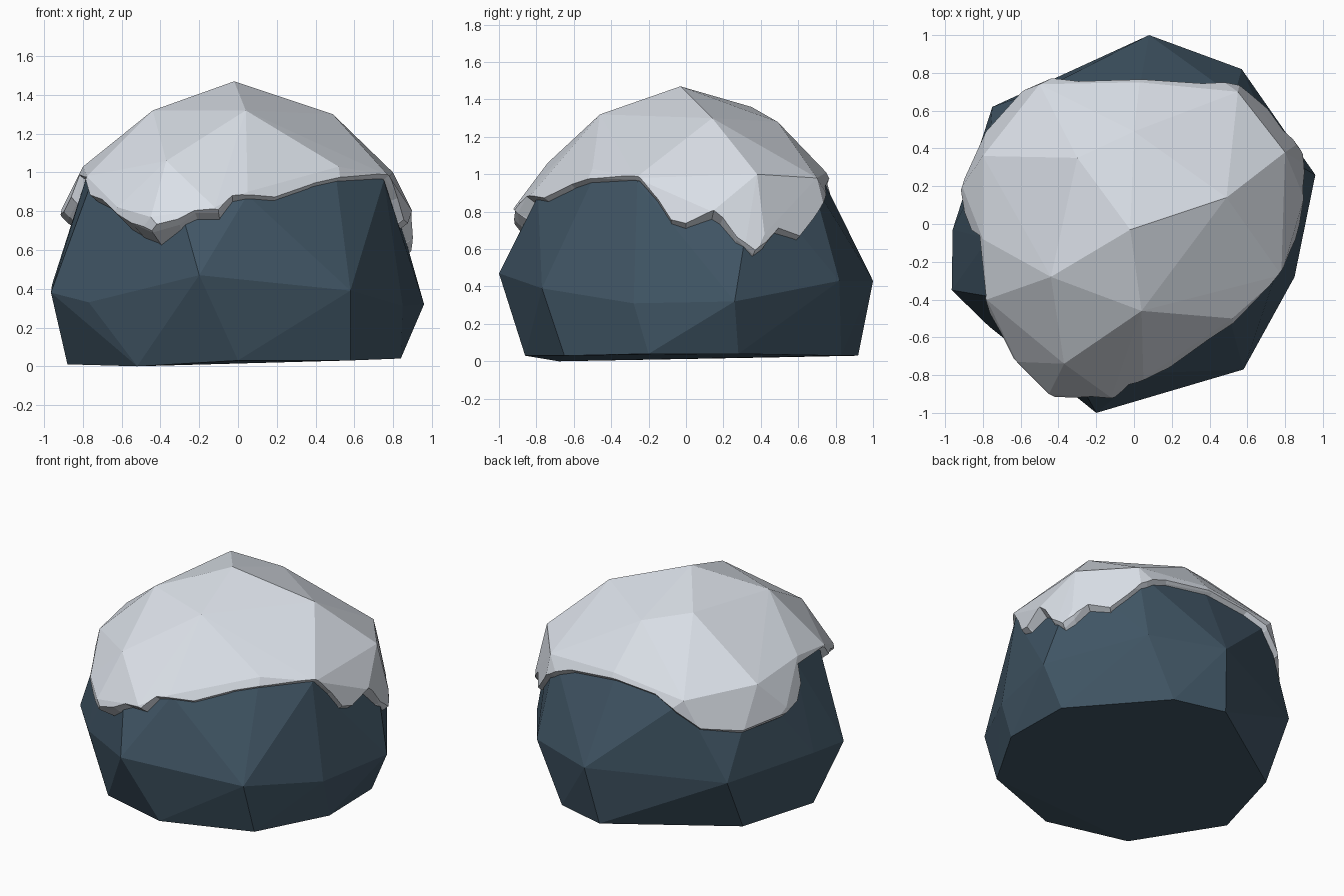
import bpy, bmesh
from mathutils import Vector

if "Cube" in bpy.data.objects:
    bpy.data.objects.remove(bpy.data.objects["Cube"])


def material(name, rgb):
    m = bpy.data.materials.new(name)
    m.diffuse_color = (*rgb, 1)
    m.use_nodes = True
    m.node_tree.nodes["Principled BSDF"].inputs["Base Color"].default_value = m.diffuse_color
    return m


def add_object(name, bm, mat=None):
    bmesh.ops.recalc_face_normals(bm, faces=bm.faces)
    me = bpy.data.meshes.new(name)
    bm.to_mesh(me)
    bm.free()
    ob = bpy.data.objects.new(name, me)
    bpy.context.collection.objects.link(ob)
    if mat:
        me.materials.append(mat)
    return ob


def hull(points):
    """Faceted convex boulder around a few corner points."""
    bm = bmesh.new()
    for p in points:
        bm.verts.new(p)
    bmesh.ops.convex_hull(bm, input=bm.verts)
    bmesh.ops.delete(bm, geom=[v for v in bm.verts if not v.link_faces], context='VERTS')
    return bm


rock_mat = material("slate blue rock", (0.052, 0.092, 0.130))
snow_mat = material("snow white", (0.70, 0.74, 0.80))

# Corner points of the boulder: base, widest belt, crown (snow surface)
base = [(.83, .28, .04), (.37, .83, .03), (.02, .92, .03), (-.73, .42, .02), (-.88, -.14, .01),
        (-.52, -.68, 0), (0, -.86, .03), (.58, -.65, .03), (.84, -.2, .04)]
belt = [(.08, 1, .43), (.57, .82, .43), (.96, .26, .32), (.85, -.28, .31), (.58, -.77, .39),
        (-.2, -1, .47), (-.77, -.54, .33), (-.965, -.35, .38), (-.96, -.03, .42), (-.75, .62, .4)]
crown = [(-.02, -.03, 1.47), (-.44, -.28, 1.32), (.04, -.46, 1.32), (.49, .14, 1.3),
         (-.3, .35, 1.36), (0, .49, 1.28), (.52, -.5, 1.03), (.78, -.27, .98), (-.37, -.74, 1.06),
         (.05, -.82, .9), (-.8, -.08, 1.03), (-.8, .36, 1.0), (-.5, .74, .95), (.8, .38, 1.0),
         (.55, .7, .98), (.03, .75, 1.01), (-.78, -.4, .98)]

# Rock: crown pulled slightly under the snow
pivot = Vector((0, 0, .4))
rock_crown = [pivot + (Vector(p) - pivot) * .965 for p in crown]
rock = add_object("rock", hull(base + belt + rock_crown), rock_mat)

# Snow: a slightly larger boulder with a few bulges, cut along a wavy rim
wide = [(x * 1.025, y * 1.025, z) for x, y, z in belt]
bulges = [(-.45, -.9, .77), (-.62, -.73, .82), (-.12, -.92, .82),
          (.9, .14, .8), (-.91, .2, .81), (.86, .42, .68)]
snow = add_object("snow_cap", hull(wide + crown + bulges), snow_mat)

# Rim of the snow, counter-clockwise from the front left
rim = [(-.79, -.38, .98), (-.76, -.47, .88), (-.7, -.58, .86), (-.62, -.72, .78), (-.55, -.8, .74),
       (-.44, -.88, .69), (-.3, -.89, .73), (-.22, -.9, .79), (-.1, -.9, .79), (-.03, -.85, .88),
       (.2, -.79, .9), (.4, -.63, .96), (.52, -.54, .98), (.76, -.25, .97), (.83, -.15, .87),
       (.86, -.08, .76), (.88, 0, .74), (.9, .15, .81), (.9, .2, .77), (.89, .27, .65),
       (.87, .36, .57), (.84, .42, .62), (.8, .5, .72), (.72, .62, .68), (.64, .7, .78),
       (.5, .72, .84), (.35, .73, .92), (0, .76, .97), (-.3, .77, .96), (-.45, .76, .87),
       (-.6, .7, .77), (-.76, .48, .7), (-.88, .2, .74), (-.87, .06, .77),
       (-.83, -.03, .84), (-.81, -.06, .98)]
bm = bmesh.new()
rings = []
for k, dz in ((.6, -.25), (1, 0), (1.5, .45), (1.5, None)):
    rings.append([bm.verts.new((x * k, y * k, 2.5 if dz is None else z + dz)) for x, y, z in rim])
low = bm.verts.new((0, 0, .5))
top = bm.verts.new((0, 0, 2.5))
n = len(rim)
for i in range(n):
    j = (i + 1) % n
    bm.faces.new((low, rings[0][j], rings[0][i]))
    bm.faces.new((top, rings[3][i], rings[3][j]))
    for a, b in zip(rings, rings[1:]):
        bm.faces.new((a[i], a[j], b[j], b[i]))
bmesh.ops.triangulate(bm, faces=bm.faces)
cutter = add_object("snow_cutter", bm)
cutter.hide_render = True

mod = snow.modifiers.new("rim", 'BOOLEAN')
mod.operation = 'INTERSECT'
mod.solver = 'EXACT'
mod.object = cutter
bpy.context.view_layer.objects.active = snow
bpy.ops.object.modifier_apply(modifier=mod.name)
bpy.data.objects.remove(cutter)
